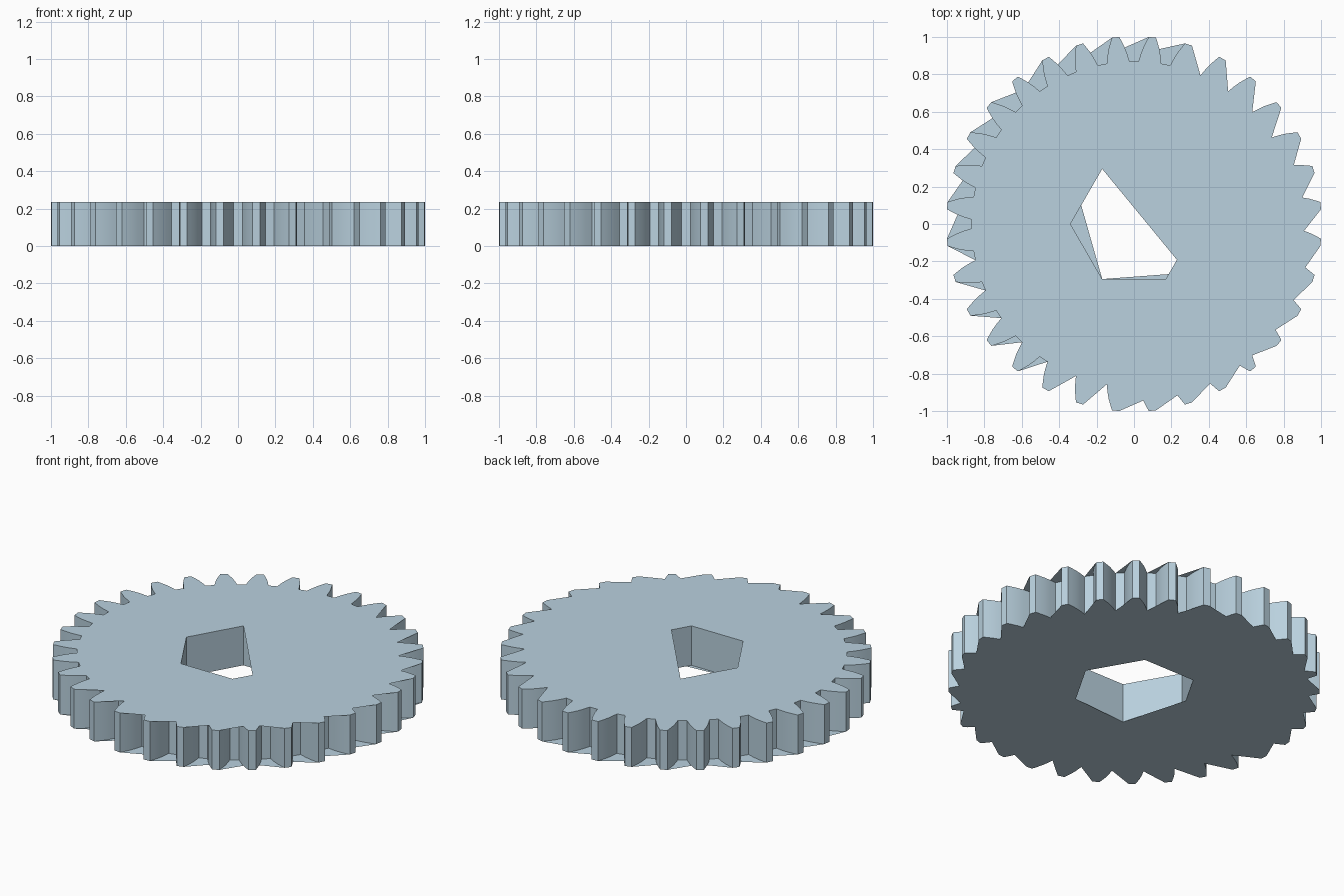
import bpy, bmesh, math
from mathutils import Vector

cube = bpy.data.objects.get("Cube")
if cube:
    bpy.data.objects.remove(cube)

TEETH = 32
HEIGHT = 0.235
HEX_R = 0.34
STEP = 360 / TEETH
# Flank of a tooth from tip to root: (degrees from gap centre, radius)
FLANK = [(4.5, 1.003), (3.9, 0.98), (3.0, 0.945), (2.3, 0.91), (1.6, 0.87)]

steel = bpy.data.materials.new("pale_steel_blue")
steel.use_nodes = True
colour = (0.49, 0.64, 0.735, 1)
steel.diffuse_color = colour
steel.node_tree.nodes["Principled BSDF"].inputs["Base Color"].default_value = colour


def polar(deg, r):
    a = math.radians(deg)
    return Vector((r * math.cos(a), r * math.sin(a)))


def gear_outline(rule):
    """Rule gives, per gap angle, how many points of each flank are kept."""
    pts = []
    for k in range(TEETH):
        gap = k * STEP
        cw, ccw = rule(gap)
        pts += [polar(gap - a, r) for a, r in FLANK[:cw]]
        pts += [polar(gap + a, r) for a, r in reversed(FLANK[:ccw])]
    return pts


def finish(name, bm):
    mesh = bpy.data.meshes.new(name)
    bm.to_mesh(mesh)
    bm.free()
    obj = bpy.data.objects.new(name, mesh)
    mesh.materials.append(steel)
    bpy.context.collection.objects.link(obj)
    return obj


def wall(name, pts, inward=False):
    """Upright wall following a closed outline."""
    bm = bmesh.new()
    low = [bm.verts.new((p.x, p.y, 0)) for p in pts]
    high = [bm.verts.new((p.x, p.y, HEIGHT)) for p in pts]
    for i in range(len(pts)):
        j = (i + 1) % len(pts)
        face = bm.faces.new((low[i], low[j], high[j], high[i]))
        if inward:
            face.normal_flip()
    return finish(name, bm)


def cap(name, outer, hole, z, up):
    """Flat plate with an opening."""
    bm = bmesh.new()
    for loop in (outer, hole):
        vs = [bm.verts.new((p.x, p.y, z)) for p in loop]
        for i in range(len(vs)):
            bm.edges.new((vs[i - 1], vs[i]))
    bmesh.ops.triangle_fill(bm, edges=bm.edges[:], use_beauty=True,
                            normal=(0, 0, 1 if up else -1))
    for f in bm.faces:
        f.normal_update()
        if (f.normal.z > 0) != up:
            f.normal_flip()
    bmesh.ops.dissolve_limit(bm, angle_limit=0.01, verts=bm.verts[:], edges=bm.edges[:])
    return finish(name, bm)


def top_rule(gap):
    if gap < 25:
        return 4, 1
    if gap < 75:
        return 5, 1
    if gap < 240:
        return 5, 5
    if gap < 265:
        return 1, 5
    return (1, 3) if gap < 314 else (3, 1)


def bottom_rule(gap):
    if gap < 25:
        return 4, 1
    if gap < 75:
        return 5, 1
    if gap < 135:
        return 1, 3
    if gap < 185:
        return 3, 1
    if gap < 265:
        return 1, 5
    return (1, 3) if gap < 314 else (3, 1)


# Toothed rim
rim = wall("toothed_rim", gear_outline(lambda gap: (5, 5)))
bpy.ops.object.select_all(action='DESELECT')
rim.select_set(True)
bpy.context.view_layer.objects.active = rim
bpy.ops.object.shade_smooth_by_angle(angle=math.radians(35))

# Six-sided bore
hexagon = [polar(60 * k, HEX_R) for k in range(6)]
wall("hexagonal_bore", hexagon, inward=True)

# Top and bottom plates, each overlapping part of the bore
top_hole = [hexagon[2], hexagon[3], hexagon[4], hexagon[5],
            hexagon[5].lerp(hexagon[0], 0.35)]
bottom_hole = [hexagon[0], hexagon[1], hexagon[2], hexagon[2].lerp(hexagon[3], 0.66),
               hexagon[4], hexagon[5].lerp(hexagon[0], 0.09)]
cap("top_plate", gear_outline(top_rule), top_hole, HEIGHT, True)
cap("bottom_plate", gear_outline(bottom_rule), bottom_hole, 0, False)
